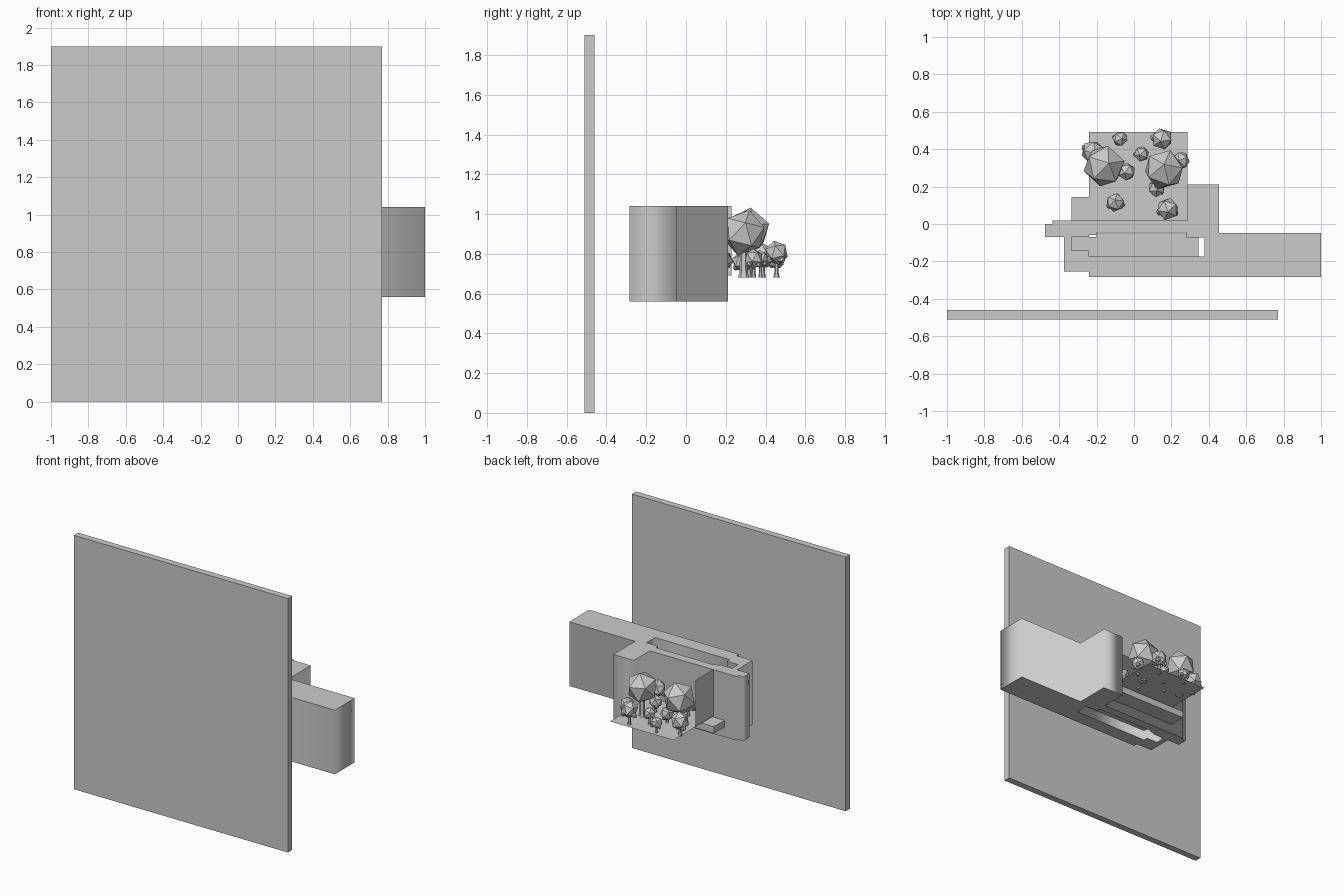
import bpy, math, random

if "Cube" in bpy.data.objects:
    bpy.data.objects.remove(bpy.data.objects["Cube"])

random.seed(4)


def box(name, x0, x1, y0, y1, z0, z1):
    bpy.ops.mesh.primitive_cube_add(size=1, location=((x0 + x1) / 2, (y0 + y1) / 2, (z0 + z1) / 2))
    ob = bpy.context.object
    ob.name = name
    ob.scale = (x1 - x0, y1 - y0, z1 - z0)
    return ob


def sheet(name, pts):
    me = bpy.data.meshes.new(name)
    me.from_pydata(pts, [], [tuple(range(len(pts)))])
    ob = bpy.data.objects.new(name, me)
    bpy.context.collection.objects.link(ob)
    return ob


def plan_solid(name, loops, z0, z1):
    """Extrude a floor plan; inner loops become holes."""
    cu = bpy.data.curves.new(name, 'CURVE')
    cu.dimensions = '2D'
    cu.fill_mode = 'BOTH'
    cu.extrude = (z1 - z0) / 2
    for pts in loops:
        sp = cu.splines.new('POLY')
        sp.points.add(len(pts) - 1)
        for p, (x, y) in zip(sp.points, pts):
            p.co = (x, y, 0, 1)
        sp.use_cyclic_u = True
    ob = bpy.data.objects.new(name, cu)
    ob.location.z = (z0 + z1) / 2
    bpy.context.collection.objects.link(ob)
    bpy.ops.object.select_all(action='DESELECT')
    ob.select_set(True)
    bpy.context.view_layer.objects.active = ob
    bpy.ops.object.convert(target='MESH')


# large front panel
box("front_panel", -1, 0.77, -0.51, -0.46, 0, 1.9)

# stepped wall block with a long slot through it
outer = [(-.24, -.283), (1, -.283), (1, -.048), (.455, -.048), (.455, .21), (.285, .21),
         (.285, .02), (-.435, .02), (-.435, 0), (-.475, 0), (-.475, -.07),
         (-.373, -.07), (-.373, -.254), (-.24, -.254)]
slot = [(-.333, -.07), (-.333, -.142), (-.24, -.142), (-.24, -.175), (.378, -.175),
        (.378, -.073), (.282, -.073), (.282, -.045), (-.2, -.045), (-.2, -.058),
        (-.24, -.058), (-.24, -.07)]
plan_solid("wall_block", [outer, slot], 0.56, 1.04)

# floor inside the slot and porch step behind the wall
plan_solid("slot_floor", [[(-.333, -.142), (-.24, -.142), (-.24, -.175), (.345, -.175),
                           (.345, -.073), (.282, -.073), (.282, -.05), (-.2, -.05),
                           (-.2, -.07), (-.333, -.07)]], 0.635, 0.685)
box("porch_step", -.333, .285, .02, .145, .635, .685)

# thin garden ground and side screen
G = 0.692
sheet("garden_ground", [(-.24, .02, G), (.285, .02, G), (.285, .492, G), (-.24, .492, G)])
sheet("garden_screen", [(-.24, .02, G), (-.24, .23, G), (-.24, .23, 1.04), (-.24, .02, 1.04)])


def ball(name, x, y, z, r, squash=1.0):
    bpy.ops.mesh.primitive_ico_sphere_add(subdivisions=1, radius=r, location=(x, y, z),
                                          rotation=(0.2, 0.15, random.uniform(0, 6.28)))
    bpy.context.object.name = name
    bpy.context.object.scale.z = squash


def cone(name, x, y, z0, z1, r0, r1):
    bpy.ops.mesh.primitive_cone_add(vertices=6, radius1=r0, radius2=r1, depth=z1 - z0,
                                    location=(x, y, (z0 + z1) / 2))
    bpy.context.object.name = name


def tree(x, y, z, r, sides):
    cone("tree_trunk", x, y, 0.682, z, r * .2, r * .13)
    cone("tree_root", x, y, 0.68, 0.71, r * .27, r * .17)
    ball("tree_crown", x, y, z, r, 1.05)
    a0 = random.uniform(0, 6.28)
    for i in range(sides):
        a = a0 + i * math.tau / sides
        ball("tree_side_crown", x + math.cos(a) * r * .75, y + math.sin(a) * r * .55,
             z - r * .55, r * .35)


# low-poly trees: x, y, crown height, crown radius, side crowns
for t in [(-.16, .31, .915, .115, 0), (.16, .29, .905, .112, 0),
          (-.22, .385, .79, .065, 2), (-.04, .28, .76, .05, 2),
          (-.075, .455, .765, .042, 3), (.15, .455, .805, .06, 3),
          (.04, .375, .775, .043, 3), (.25, .34, .775, .05, 3),
          (.12, .19, .77, .048, 2), (.18, .08, .81, .062, 3),
          (-.1, .115, .775, .052, 3)]:
    tree(*t)
